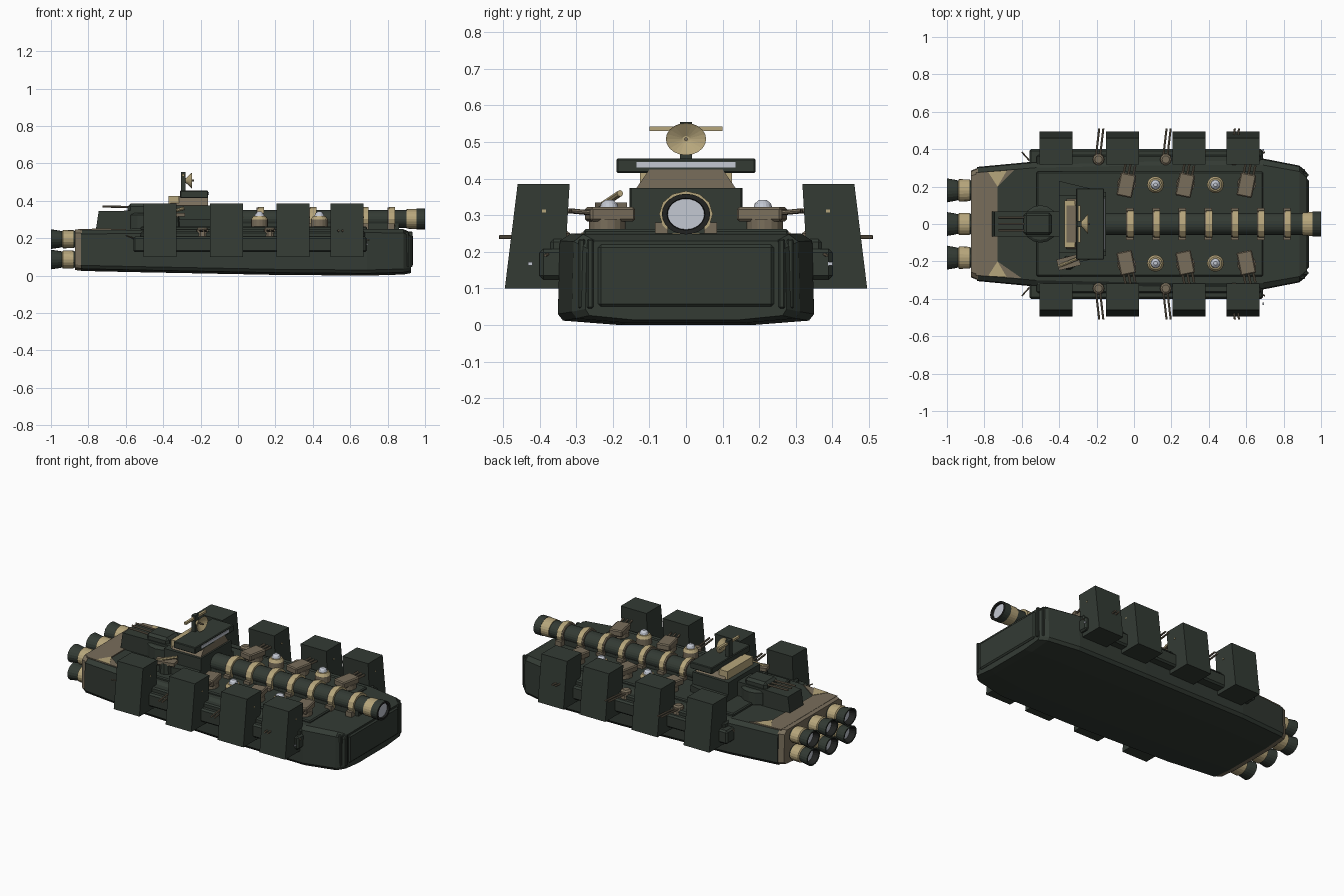
import bpy, bmesh, math
from mathutils import Matrix, Vector

if "Cube" in bpy.data.objects:
    bpy.data.objects.remove(bpy.data.objects["Cube"])


def material(name, rgb):
    m = bpy.data.materials.new(name)
    m.diffuse_color = (*rgb, 1)
    m.use_nodes = True
    m.node_tree.nodes["Principled BSDF"].inputs["Base Color"].default_value = m.diffuse_color
    return m


GREEN = material("dark green", (0.033, 0.043, 0.034))
BROWN = material("khaki brown", (0.19, 0.155, 0.105))
TAN = material("light tan", (0.47, 0.38, 0.20))
GLASS = material("pale glass", (0.55, 0.58, 0.65))
BLACK = material("charcoal", (0.015, 0.016, 0.015))


def loft(name, rings, mats, pick=None, matrix=None):
    """Skin closed rings of points and cap both ends; pick(i) chooses the material of band i."""
    bm = bmesh.new()
    vs = [[bm.verts.new(p) for p in r] for r in rings]
    n = len(rings[0])
    for i in range(len(vs) - 1):
        for j in range(n):
            k = (j + 1) % n
            f = bm.faces.new((vs[i][j], vs[i][k], vs[i + 1][k], vs[i + 1][j]))
            f.material_index = pick(i) if pick else 0
    bm.faces.new(vs[0][::-1])
    cap = bm.faces.new(vs[-1])
    if pick:
        cap.material_index = pick(len(vs) - 1)
    if matrix:
        bm.transform(matrix)
    bmesh.ops.recalc_face_normals(bm, faces=bm.faces)
    me = bpy.data.meshes.new(name)
    bm.to_mesh(me)
    bm.free()
    for m in (mats if isinstance(mats, list) else [mats]):
        me.materials.append(m)
    ob = bpy.data.objects.new(name, me)
    bpy.context.collection.objects.link(ob)
    return ob


def box(name, x0, x1, y0, y1, z0, z1, mat, matrix=None, bevel=0):
    r = [[(x0, y0, z), (x1, y0, z), (x1, y1, z), (x0, y1, z)] for z in (z0, z1)]
    ob = loft(name, r, mat, matrix=matrix)
    if bevel:
        b = ob.modifiers.new("bevel", "BEVEL")
        b.width, b.segments = bevel, 1
    return ob


def lathe_x(name, prof, y, z, mats, pick=None, sy=1, sz=1, n=20):
    """Turned part along x; prof is (x, radius)."""
    rings = [[(x, y + r * sy * math.cos(2 * math.pi * k / n), z + r * sz * math.sin(2 * math.pi * k / n))
              for k in range(n)] for x, r in prof]
    return loft(name, rings, mats, pick)


def lathe_z(name, prof, x, y, mats, pick=None, n=16):
    """Turned part along z; prof is (z, radius)."""
    rings = [[(x + r * math.cos(2 * math.pi * k / n), y + r * math.sin(2 * math.pi * k / n), z)
              for k in range(n)] for z, r in prof]
    return loft(name, rings, mats, pick)


def rod(name, a, b, r, mat, n=8):
    a, b = Vector(a), Vector(b)
    m = Matrix.Translation(a) @ (b - a).to_track_quat('Z', 'Y').to_matrix().to_4x4()
    rings = [[(r * math.cos(2 * math.pi * k / n), r * math.sin(2 * math.pi * k / n), z)
              for k in range(n)] for z in (0, (b - a).length)]
    return loft(name, rings, mat, matrix=m)


# Hull: (x, half width, bottom z, top z)
def section(x, w, zb, zt):
    half = [(w * .52, zb), (w * .96, zb + .012), (w, zb + .03), (w * .985, zt - .02), (w * .9, zt)]
    return [(x, y, z) for y, z in half] + [(x, -y, z) for y, z in reversed(half)]


loft("hull", [section(*s) for s in (
    (-.84, .305, .025, .243), (-.52, .335, .018, .245), (.2, .35, .004, .25),
    (.69, .35, 0, .25), (.885, .312, .006, .248), (.925, .275, .014, .23))], GREEN)

# Bow plating
box("bow_panel", .915, .935, -.24, .24, .05, .22, GREEN, bevel=.008)
for s in (-1, 1):
    for y, x in ((.262, .925), (.285, .905)):
        box("bow_rib", x - .03, x + .008, s * y - .009, s * y + .009, .045, .235, GREEN, bevel=.004)

# Stern cap and painted stern deck
loft("stern_cap", [section(-.872, .285, .03, .247), section(-.835, .30, .026, .249)], BROWN)


def deck_paint(name, pts, z, mat):
    loft(name, [[(x, y, h) for x, y in pts] for h in (z - .006, z)], mat)


deck_paint("stern_paint", [(-.845, .275), (-.64, .29), (-.73, .2), (-.73, -.2), (-.60, -.29), (-.845, -.275)], .25, BROWN)
for s in (-1, 1):
    deck_paint("stern_camouflage", [(-.78, s * .278), (-.68, s * .285), (-.73, s * .2)], .2525, TAN)

# Engines, upper and lower rows
for y in (-.18, 0, .18):
    for z in (.195, .086):
        lathe_x("engine", [(-.86, .045), (-.88, .058), (-.935, .06), (-.94, .052), (-.955, .056),
                           (-1, .064), (-1, .054), (-.965, .046)], y, z, [GREEN, TAN, GLASS, BLACK],
                lambda i: [0, 1, 1, 0, 0, 0, 3, 2][i], sz=.82)

# Raised decks and central superstructure
box("upper_deck", -.52, .69, -.28, .28, .24, .262, GREEN, bevel=.006)
box("gun_cradle", -.15, .86, -.05, .05, .25, .285, GREEN)
for h0, h1, a, b in ((.25, .30, .23, .17), (.30, .375, .155, .15)):
    loft("bridge_block", [[(-.40, -a, z), (-.15, -b, z), (-.15, b, z), (-.40, a, z)] for z in (h0, h1)], GREEN)
loft("aft_platform", [[(-.76, y, .245), (-.38, y, .245), (-.38, y, .35), (-.745, y, .345)] for y in (-.066, .066)], GREEN)

# Bridge, mast and radar
loft("bridge_base", [[(-.36, -w, z), (-.16, -w, z), (-.16, w, z), (-.36, w, z)]
                     for w, z in ((.135, .375), (.10, .425))], [BROWN])
box("bridge_rear_panel", -.372, -.315, -.125, .125, .37, .425, TAN)
box("bridge_top", -.31, -.16, -.19, .19, .415, .455, GREEN, bevel=.004)
box("bridge_window", -.163, -.156, -.135, .135, .43, .446, GLASS)
box("mast", -.306, -.282, -.017, .017, .42, .555, GREEN)
box("radar_bar", -.30, -.285, -.10, .10, .53, .543, TAN)
lathe_x("radar_dish", [(-.285, .012), (-.275, .02), (-.245, .055), (-.248, .05), (-.268, .01)], 0, .508, TAN, sz=.8)
rod("radar_feed", (-.27, 0, .508), (-.235, 0, .508), .005, BROWN)

# Aft triple turret firing astern
lathe_z("aft_turret_ring", [(.25, .10), (.325, .10), (.335, .085)], -.5, 0, GREEN)
box("aft_turret", -.59, -.44, -.06, .06, .33, .385, GREEN, bevel=.015)
for y in (-.035, 0, .035):
    rod("aft_barrel", (-.56, y, .366), (-.725, y, .37), .006, BROWN)

# Main spinal gun with rings and lens
lathe_x("main_gun", [(-.16, .058), (.9, .058), (.9, .062), (.955, .064), (.955, .066), (1, .066),
                     (1, .052), (.988, .05)], 0, .303, [GREEN, TAN, GLASS, BLACK],
        lambda i: [0, 1, 1, 0, 0, 3, 3, 2][i], sz=.84, n=24)
for i in range(7):
    x = -.022 + .14 * i
    lathe_x("gun_ring", [(x - .02, .07), (x + .02, .07)], 0, .303, BROWN, sz=.86, n=12)
    lathe_x("gun_ring_stripe", [(x - .012, .0735), (x + .021, .0735)], 0, .303, TAN, sz=.86, n=12)
    box("ring_foot", x - .02, x + .02, -.085, .085, .25, .28, BROWN)

for s in (-1, 1):
    # Deck domes
    for x in (.115, .435):
        lathe_z("dome_turret", [(.255, .045), (.30, .045), (.318, .034), (.319, .026), (.332, .022), (.342, .01)],
                x, s * .21, [BROWN, TAN, GLASS], lambda i: [0, 1, 1, 2, 2, 2][i])
    # Deck gun turrets, angled outward
    for x in (-.04, .275, .602):
        m = Matrix.Translation((x, s * .215, 0)) @ Matrix.Rotation(-s * .2, 4, 'Z')
        lathe_z("turret_base", [(.25, .05), (.29, .05)], x, s * .215, BROWN)
        lo, hi = sorted((-s * .07, s * .055))
        box("deck_turret", -.042, .042, lo, hi, .283, .322, BROWN, m, .006)
        for dx in (-.026, 0, .026):
            rod("turret_barrel", m @ Vector((dx, s * .04, .306)), m @ Vector((dx, s * .105, .312)), .0065, BROWN)
    # Side sponson and flank trim
    lo, hi = sorted((s * .31, s * .40))
    box("side_sponson", -.56, .69, lo, hi, .125, .208, GREEN, bevel=.01)
    lo, hi = sorted((s * .30, s * .37))
    box("upper_sponson", -.52, .68, lo, hi, .20, .235, GREEN, bevel=.008)
    # Armoured side pods
    for x in (-.418, -.062, .295, .582):
        loft("side_pod", [[(px, s * y, z) for y, z in ((.335, .10), (.495, .10), (.46, .385), (.318, .385))]
                          for px in (x - .088, x + .088)], GREEN)
        box("pod_light", x + .085, x + .091, s * .388 - .005, s * .388 + .005, .308, .315, TAN)
    # Twin flank guns between pods
    for x in (-.19, .17, .535):
        lathe_z("flank_mount", [(.2, .035), (.25, .03), (.258, .02)], x, s * .345, BROWN, n=10)
        for dx in (-.011, .011):
            rod("flank_barrel", (x + dx - .005, s * .34, .24), (x + dx + .015, s * .51, .24), .0055, BROWN)
    # Small antennas
    rod("aft_antenna", (-.56, s * .34, .2), (-.60, s * .385, .215), .004, BROWN)
    rod("fore_antenna", (.66, s * .36, .2), (.70, s * .385, .19), .004, BROWN)
    box("sponson_lamp", .688, .694, s * .41 - .022, s * .41 - .01, .163, .172, GLASS)

# Deck crane on one side
m = Matrix.Translation((-.35, -.205, 0)) @ Matrix.Rotation(.25, 4, 'Z')
lathe_z("crane_base", [(.25, .04), (.325, .035)], -.35, -.205, GREEN, n=10)
box("crane_body", -.06, .06, -.03, .03, .315, .335, BROWN, m)
rod("crane_arm", (-.40, -.225, .33), (-.29, -.18, .36), .009, TAN)
